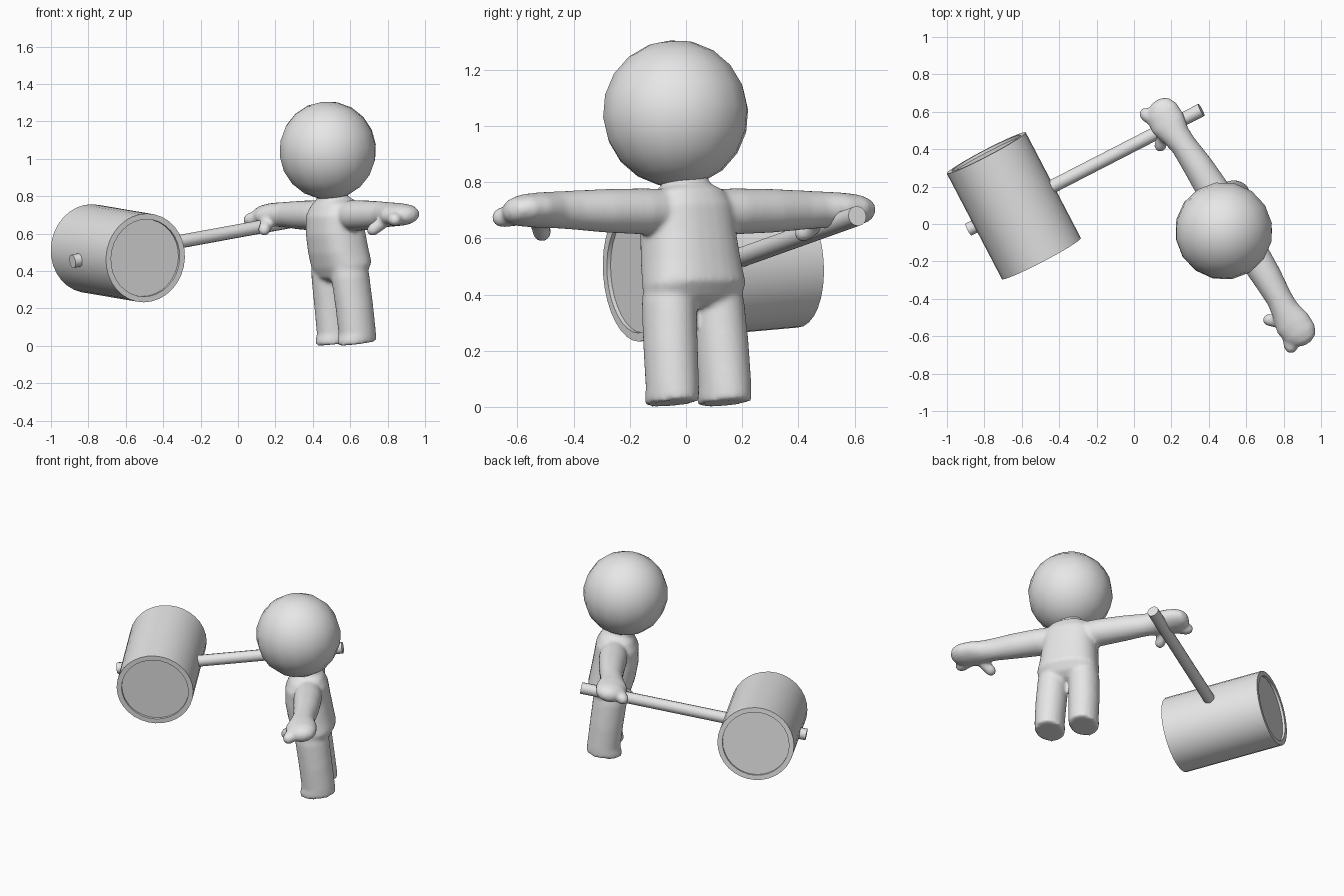
import bpy, bmesh, math
from mathutils import Matrix, Vector

if "Cube" in bpy.data.objects:
    bpy.data.objects.remove(bpy.data.objects["Cube"])

grey = bpy.data.materials.new("light_grey")
grey.diffuse_color = (0.8, 0.8, 0.8, 1)
grey.use_nodes = True
grey.node_tree.nodes["Principled BSDF"].inputs["Base Color"].default_value = grey.diffuse_color


def axes(x, y, z, origin):
    """Matrix from three axis vectors and an origin."""
    m = Matrix((x, y, z)).transposed().to_4x4()
    m.translation = origin
    return m


def loft(bm, rings, n, m, power=2.0):
    """Closed tube through rings (x, y, z, rx, ry), each flat in z."""
    def se(v):
        return math.copysign(abs(v) ** (2 / power), v)
    loops = []
    for cx, cy, cz, rx, ry in rings:
        angles = [2 * math.pi * i / n for i in range(n)]
        loops.append([bm.verts.new(m @ Vector((cx + rx * se(math.cos(a)),
                                               cy + ry * se(math.sin(a)), cz)))
                      for a in angles])
    for a, b in zip(loops, loops[1:]):
        for i in range(n):
            j = (i + 1) % n
            bm.faces.new((a[i], a[j], b[j], b[i]))
    bm.faces.new(loops[0][::-1])
    bm.faces.new(loops[-1])


def capsule(bm, p, q, r, m):
    """Rounded finger from p to q."""
    p, q = Vector(p), Vector(q)
    rot = (q - p).to_track_quat('Z', 'Y').to_matrix().to_4x4()
    length = (q - p).length
    rings = [(0, 0, -r, r * .3, r * .3), (0, 0, -r * .6, r * .8, r * .8), (0, 0, 0, r, r),
             (0, 0, length - r, r, r), (0, 0, length - r * .4, r * .8, r * .8),
             (0, 0, length, r * .3, r * .3)]
    loft(bm, rings, 12, m @ Matrix.Translation(p) @ rot)


def finish(name, bm, smooth_angle=None):
    bmesh.ops.recalc_face_normals(bm, faces=bm.faces)
    mesh = bpy.data.meshes.new(name)
    bm.to_mesh(mesh)
    bm.free()
    mesh.materials.append(grey)
    ob = bpy.data.objects.new(name, mesh)
    bpy.context.collection.objects.link(ob)
    mesh.shade_smooth()
    if smooth_angle:
        bpy.ops.object.select_all(action='DESELECT')
        ob.select_set(True)
        bpy.context.view_layer.objects.active = ob
        bpy.ops.object.shade_smooth_by_angle(angle=math.radians(smooth_angle))
    return ob


# Figure frame: x along the arms, y to the back, z up and leaning forward
side = Vector((0.53, -0.85, 0)).normalized()
up = Vector((-0.112, -0.070, 0.99)).normalized()
back = up.cross(side).normalized()
figure = axes(side, back, up, Vector((0.5875, 0.05, 0.015)))

# Body: torso, legs, arms and hands fused into one smooth skin
bm = bmesh.new()
torso = [(0, 0, .34, .12, .07), (0, .005, .365, .18, .105), (0, .015, .42, .192, .135),
         (0, .005, .50, .182, .14), (0, 0, .60, .173, .14), (0, .005, .70, .168, .132),
         (0, .01, .755, .135, .105), (0, .005, .78, .085, .08), (0, 0, .85, .068, .068)]
loft(bm, torso, 32, figure, 2.4)

leg = [(.110, -.010, .00, .090, .108), (.110, -.010, .025, .092, .110),
       (.110, -.002, .06, .092, .103), (.107, 0, .20, .095, .103),
       (.100, 0, .36, .095, .105), (.095, 0, .44, .085, .10)]
arm = [(.02, .685, .05, .080, .080), (.02, .685, .20, .088, .082), (.02, .687, .35, .080, .078),
       (.015, .69, .48, .070, .070), (.008, .692, .55, .076, .066), (.005, .692, .63, .098, .062),
       (.010, .69, .70, .092, .056), (.015, .688, .745, .065, .042), (.015, .686, .765, .025, .018)]
along_arm = axes(Vector((0, 1, 0)), Vector((0, 0, 1)), Vector((1, 0, 0)), Vector())
for s in (1, -1):
    half = figure @ Matrix.Scale(s, 4, (1, 0, 0))
    loft(bm, leg, 24, half)
    loft(bm, arm, 24, half @ along_arm)
    capsule(bm, (.60, -.04, .672), (.53, -.125, .608), .034, half)   # thumb
    capsule(bm, (.68, -.05, .68), (.765, -.085, .672), .038, half)   # finger
body = finish("body", bm)
remesh = body.modifiers.new("fuse", 'REMESH')
remesh.mode = 'VOXEL'
remesh.voxel_size = 0.011
remesh.use_smooth_shade = True
soften = body.modifiers.new("soften", 'SMOOTH')
soften.factor = 0.5
soften.iterations = 6

# Head: coarse smooth ball
bm = bmesh.new()
place = figure.copy()
place.translation = (0.48, -0.037, 1.045)
bmesh.ops.create_uvsphere(bm, u_segments=16, v_segments=10, radius=0.262, matrix=place)
finish("head", bm)

# Mallet head: barrel with a raised rim at each end
rear, front = Vector((-0.79, 0.38, 0.52)), Vector((-0.495, -0.185, 0.47))
axis = (front - rear).normalized()
across = axis.cross(Vector((0, 0, 1))).normalized()
barrel = axes(across, axis.cross(across), axis, (rear + front) / 2)
h = (front - rear).length / 2
bm = bmesh.new()
profile = [(.207, -h + .015), (.207, -h), (.238, -h), (.238, h), (.207, h), (.207, h - .015)]
loft(bm, [(0, 0, z, r, r) for r, z in profile], 32, barrel)
finish("mallet_head", bm, 30)

# Mallet handle: straight rod through the barrel
a, b = Vector((-0.885, -0.03, 0.452)), Vector((0.36, 0.61, 0.68))
axis = (b - a).normalized()
across = axis.cross(Vector((0, 0, 1))).normalized()
rod = axes(across, axis.cross(across), axis, a)
bm = bmesh.new()
loft(bm, [(0, 0, 0, .036, .036), (0, 0, (b - a).length, .036, .036)], 12, rod)
finish("mallet_handle", bm, 35)
